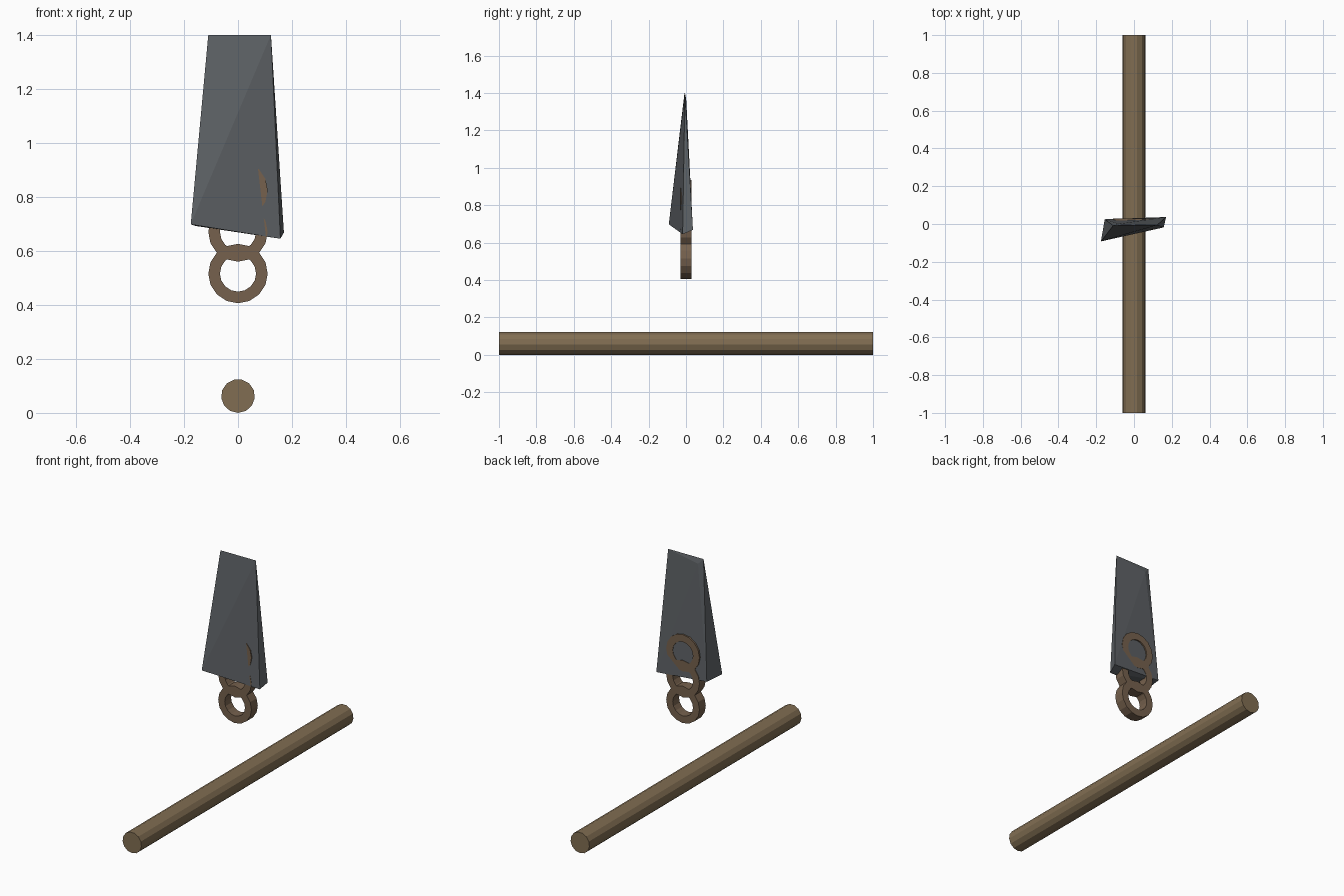
import bpy, bmesh, math

if "Cube" in bpy.data.objects:
    bpy.data.objects.remove(bpy.data.objects["Cube"])

def material(name, rgb):
    m = bpy.data.materials.new(name)
    m.diffuse_color = (*rgb, 1)
    m.use_nodes = True
    m.node_tree.nodes["Principled BSDF"].inputs["Base Color"].default_value = m.diffuse_color
    return m

wood = material("wood", (0.22, 0.155, 0.085))
bronze = material("bronze", (0.18, 0.12, 0.075))
steel = material("steel", (0.11, 0.12, 0.13))

def make_object(name, bm, mat):
    bmesh.ops.recalc_face_normals(bm, faces=bm.faces)
    me = bpy.data.meshes.new(name)
    bm.to_mesh(me)
    bm.free()
    me.materials.append(mat)
    ob = bpy.data.objects.new(name, me)
    bpy.context.collection.objects.link(ob)
    return ob

def circle(bm, r, y, z, n):
    # polygon in the xz plane with a vertex at the bottom
    return [bm.verts.new((r * math.sin(2 * math.pi * i / n), y,
                          z - r * math.cos(2 * math.pi * i / n))) for i in range(n)]

def bridge(bm, a, b):
    for i in range(len(a)):
        j = (i + 1) % len(a)
        bm.faces.new((a[i], a[j], b[j], b[i]))

# Long wooden handle lying along y
bm = bmesh.new()
front, back = (circle(bm, 0.0624, y, 0.0624, 13) for y in (-1, 1))
bridge(bm, front, back)
bm.faces.new(front)
bm.faces.new(back)
make_object("handle", bm, wood)

# Three flat overlapping rings
for k in range(3):
    bm = bmesh.new()
    z = 0.516 + 0.154 * k
    loops = [circle(bm, r, y, z, 16)
             for r, y in ((0.11, -0.03), (0.11, 0.03), (0.067, 0.03), (0.067, -0.03))]
    for i in range(4):
        bridge(bm, loops[i], loops[(i + 1) % 4])
    make_object(f"ring_{k + 1}", bm, bronze)

# Tapered, slightly twisted blade
bm = bmesh.new()
a, b, c, d, top_l, top_r, top_back = [bm.verts.new(p) for p in (
    (-0.175, -0.092, 0.698), (0.157, -0.018, 0.645), (0.17, 0.037, 0.668),
    (-0.155, 0.025, 0.692), (-0.11, -0.008, 1.4), (0.122, -0.006, 1.4),
    (-0.08, 0.001, 1.367))]
for f in ((a, b, top_r), (a, top_r, top_l), (b, c, top_r), (c, d, top_back),
          (c, top_back, top_r), (d, a, top_l), (d, top_l, top_back),
          (top_l, top_r, top_back), (a, d, b), (b, d, c)):
    bm.faces.new(f)
make_object("blade", bm, steel)
